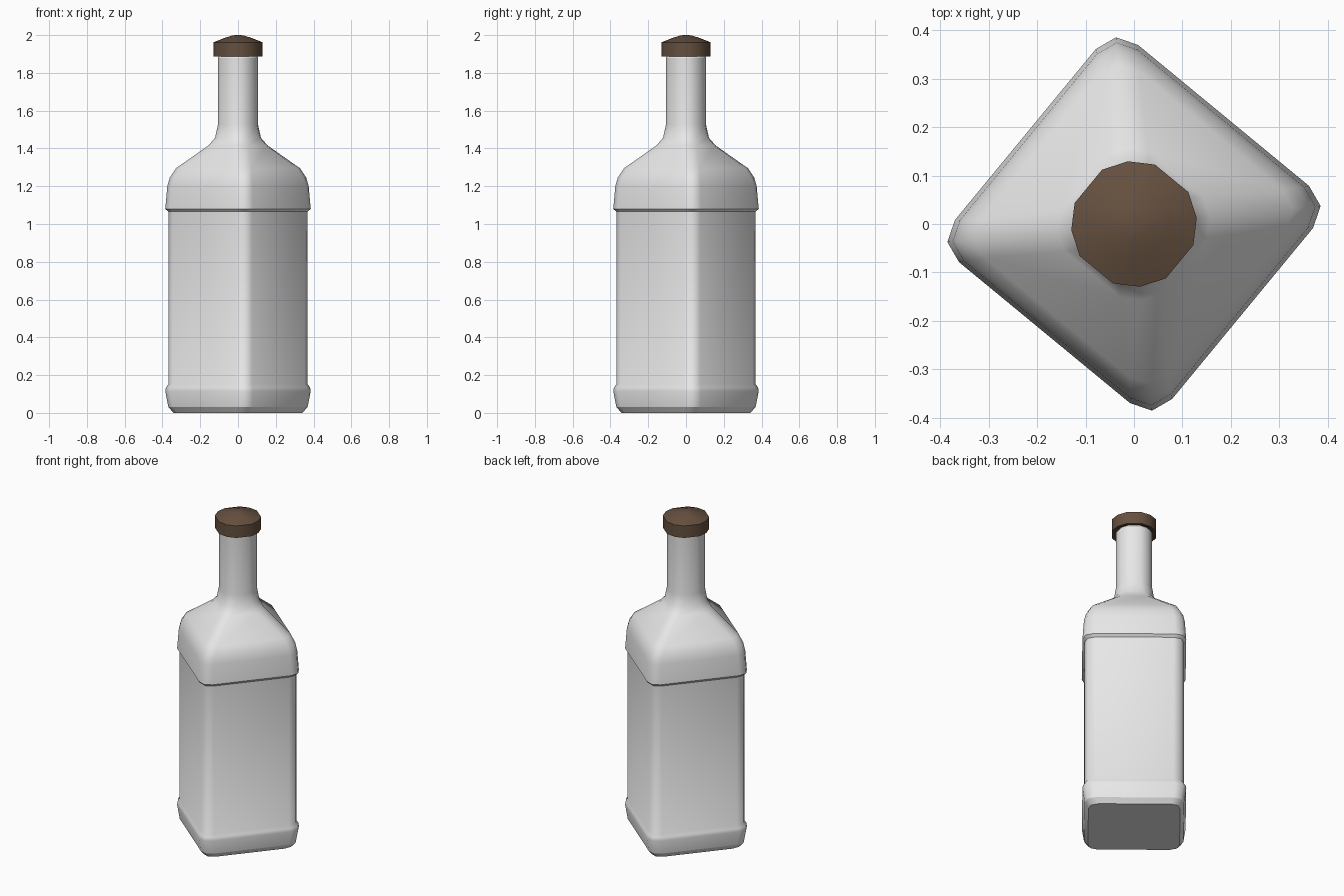
import bpy, bmesh, math

if "Cube" in bpy.data.objects:
    bpy.data.objects.remove(bpy.data.objects["Cube"])

TURN = math.radians(5.5)   # direction of the first corner of the square body


def material(name, rgb):
    m = bpy.data.materials.new(name)
    m.diffuse_color = (*rgb, 1)
    m.use_nodes = True
    m.node_tree.nodes["Principled BSDF"].inputs["Base Color"].default_value = m.diffuse_color
    return m


def loft(name, rings, mat, sharp=(), close_bottom=True):
    """Skin rings of (corner radius, z, side angle, side ratio); three points per corner."""
    bm = bmesh.new()
    loops = []
    for radius, z, angle, ratio in rings:
        loop = []
        for corner in range(4):
            for side in (-1, 0, 1):
                a = TURN + corner * math.pi / 2 + side * math.radians(angle)
                r = radius * (ratio if side else 1)
                loop.append(bm.verts.new((r * math.cos(a), r * math.sin(a), z)))
        loops.append(loop)
    for low, high in zip(loops, loops[1:]):
        for i in range(12):
            j = (i + 1) % 12
            bm.faces.new((low[i], low[j], high[j], high[i]))
    if close_bottom:
        bm.faces.new(loops[0][::-1])
    bm.faces.new(loops[-1])
    for f in bm.faces:
        f.smooth = True
    # crisp rings
    for k in sharp:
        for i in range(12):
            bm.edges.get((loops[k][i], loops[k][(i + 1) % 12])).smooth = False
    mesh = bpy.data.meshes.new(name)
    bm.to_mesh(mesh)
    bm.free()
    mesh.materials.append(mat)
    obj = bpy.data.objects.new(name, mesh)
    bpy.context.collection.objects.link(obj)
    return obj


glass = material("pale_glass", (0.8, 0.8, 0.8))
brown = material("brown_cap", (0.13, 0.08, 0.05))

SQ = (6.8, 0.955)    # rounded square section
RD = (25, 1.0)       # round section

# Bottle: base band, recessed body, shoulder, neck
loft("bottle", [
    (0.342, 0.0, *SQ),
    (0.370, 0.03, *SQ),
    (0.387, 0.115, *SQ),
    (0.383, 0.135, *SQ),
    (0.370, 0.152, *SQ),
    (0.370, 1.065, *SQ),
    (0.387, 1.08, *SQ),
    (0.376, 1.20, *SQ),
    (0.363, 1.245, 7, 0.955),
    (0.330, 1.295, 7.5, 0.955),
    (0.158, 1.415, 16, 0.97),
    (0.122, 1.456, 22, 0.99),
    (0.107, 1.525, *RD),
    (0.107, 1.88, *RD),
    (0.100, 1.895, *RD),
], glass, sharp=(0, 1, 5, 6, 13))

# Cap: straight skirt with a low dome and a recessed underside
loft("cap", [
    (0.098, 1.91, *RD),
    (0.112, 1.89, *RD),
    (0.130, 1.888, *RD),
    (0.130, 1.962, *RD),
    (0.072, 1.985, *RD),
    (0.030, 1.998, *RD),
    (0.012, 2.0, *RD),
], brown, sharp=(1, 2, 3))
